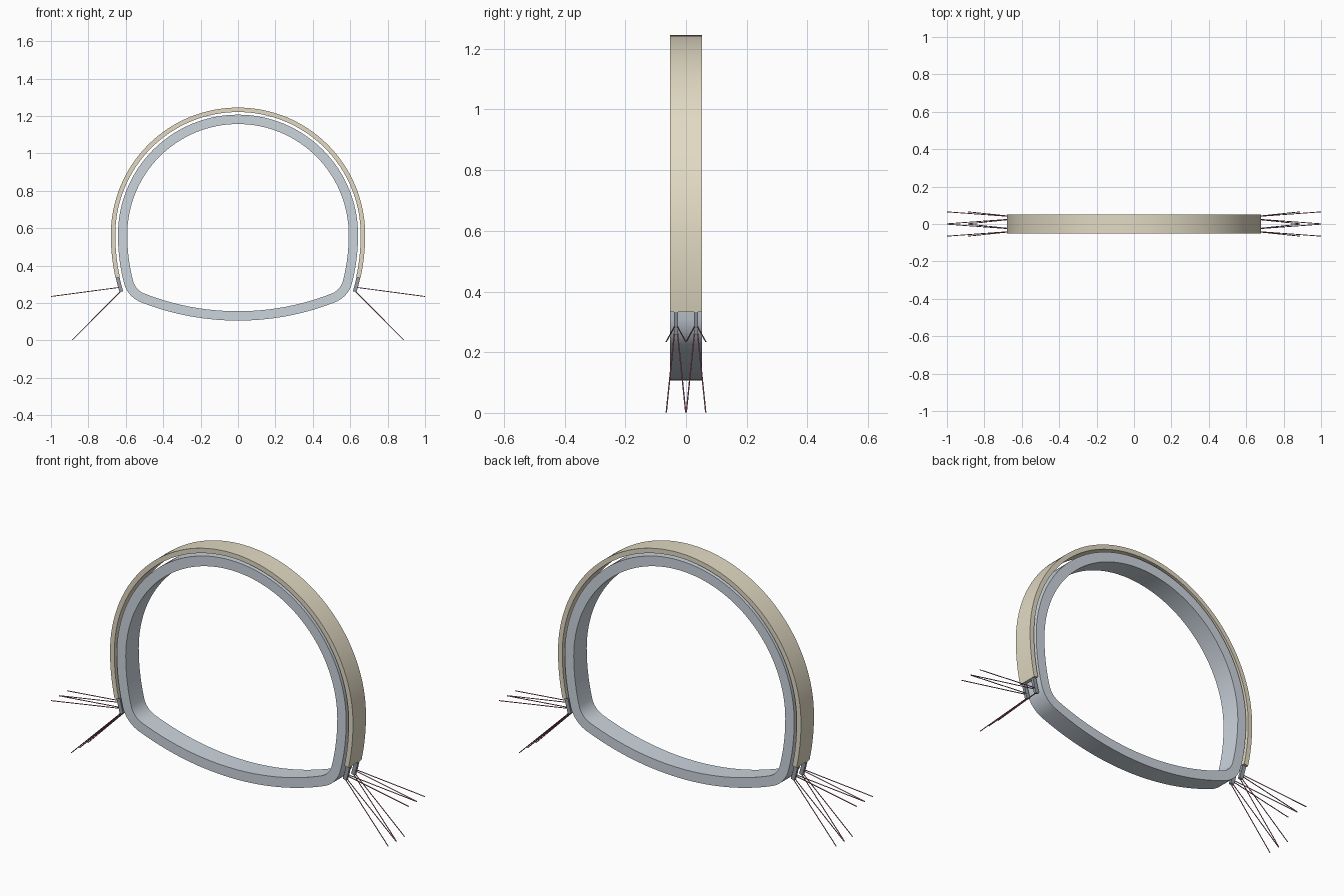
import bpy, bmesh
from math import sin, cos, pi, atan2, hypot, acos
from mathutils import Vector

if "Cube" in bpy.data.objects:
    bpy.data.objects.remove(bpy.data.objects["Cube"])

R, ZC = 0.592, 0.565        # crown radius and springline height
RS, RC = 1.0, 0.10          # side wall and corner radii
RI, ZB = 1.37, 0.156        # invert radius and lowest inner point
HALF = 0.052                # half depth along y


def material(name, rgb):
    m = bpy.data.materials.new(name)
    m.diffuse_color = (*rgb, 1)
    m.use_nodes = True
    m.node_tree.nodes["Principled BSDF"].inputs["Base Color"].default_value = m.diffuse_color
    return m


CONCRETE = material("lining_concrete", (0.60, 0.66, 0.72))
SPRAYED = material("sprayed_concrete", (0.76, 0.70, 0.55))
STEEL = material("steel", (0.30, 0.34, 0.38))
PIPE = material("pipe_red", (0.45, 0.16, 0.22))


def arc(cx, cz, r, a0, a1, n):
    return [(cx + r * cos(a0 + (a1 - a0) * i / n), cz + r * sin(a0 + (a1 - a0) * i / n))
            for i in range(n + 1)]


def mirrored(half, closed):
    # half runs from the bottom up to the crown at x = 0
    other = [(-x, z) for x, z in reversed(half[:-1])]
    return half + (other[:-1] if closed else other)


def arch(d, foot):
    side = arc(R - RS, ZC, RS + d, -foot, 0, 10)
    return mirrored(side[:-1] + arc(0, ZC, R + d, 0, pi / 2, 32), False)


def full_ring(d):
    # corner circle is tangent to the side wall and the invert
    cs, ci = Vector((R - RS, ZC)), Vector((0, ZB + RI))
    a, b = RS - RC, RI - RC
    v = ci - cs
    base = atan2(v.y, v.x)
    ang = base - acos((a * a + v.length_squared - b * b) / (2 * a * v.length))
    cf = cs + Vector((cos(ang), sin(ang))) * a
    low = atan2(cf.y - ci.y, cf.x - ci.x)
    half = arc(0, ci.y, RI + d, -pi / 2, low, 14)[:-1]
    half += arc(cf.x, cf.y, RC + d, low, ang, 10)[:-1]
    half += arc(cs.x, cs.y, RS + d, ang, 0, 10)[:-1]
    half += arc(0, ZC, R + d, 0, pi / 2, 32)
    half[0] = (0, half[0][1])
    return mirrored(half, True)


def finish(bm, name, mat):
    bmesh.ops.recalc_face_normals(bm, faces=bm.faces)
    me = bpy.data.meshes.new(name)
    bm.to_mesh(me)
    bm.free()
    me.materials.append(mat)
    ob = bpy.data.objects.new(name, me)
    bpy.context.collection.objects.link(ob)
    bpy.ops.object.select_all(action='DESELECT')
    ob.select_set(True)
    bpy.context.view_layer.objects.active = ob
    bpy.ops.object.shade_smooth_by_angle(angle=0.6)
    return ob


def band(name, outer, inner, y0, y1, closed, mat):
    bm = bmesh.new()
    rows = [[bm.verts.new((p[0], y, p[1])) for p, y in ((o, y0), (o, y1), (i, y1), (i, y0))]
            for o, i in zip(outer, inner)]
    n = len(rows)
    for k in range(n if closed else n - 1):
        a, b = rows[k], rows[(k + 1) % n]
        for j in range(4):
            bm.faces.new((a[j], a[(j + 1) % 4], b[(j + 1) % 4], b[j]))
    if not closed:
        bm.faces.new(rows[0])
        bm.faces.new(rows[-1])
    return finish(bm, name, mat)


def rod(name, p, q, r):
    p, q = Vector(p), Vector(q)
    bm = bmesh.new()
    bmesh.ops.create_cone(bm, cap_ends=True, segments=8, radius1=r, radius2=r,
                          depth=(q - p).length)
    rot = (q - p).to_track_quat('Z', 'Y').to_matrix()
    bmesh.ops.rotate(bm, verts=bm.verts, cent=(0, 0, 0), matrix=rot)
    bmesh.ops.translate(bm, verts=bm.verts, vec=(p + q) / 2)
    return finish(bm, name, PIPE)


# Inner lining ring and outer sprayed shell
band("inner_lining", full_ring(0.05), full_ring(0), -HALF, HALF, True, CONCRETE)
band("outer_shell", arch(0.088, 0.215), arch(0.064, 0.215), -HALF, HALF, False, SPRAYED)

# Two steel ribs embedded in the shell, with feet showing below it
for row, y in (("front", -0.033), ("back", 0.033)):
    band(row + "_steel_rib", arch(0.086, 0.287), arch(0.066, 0.287),
         y - 0.007, y + 0.007, False, STEEL)
    # Pairs of splayed foot-locking pipes on both sides of each rib
    for side, s in (("left", -1), ("right", 1)):
        for k in (-1, 1):
            tag = f"{row}_{side}_{'a' if k < 0 else 'b'}"
            y0, y1 = y + k * 0.005, y + k * 0.032
            rod("upper_pipe_" + tag, (s * 0.631, y0, 0.284), (s * 1.0, y1, 0.235), 0.0022)
            rod("lower_pipe_" + tag, (s * 0.626, y0, 0.264), (s * 0.887, y1, 0.002), 0.0022)
